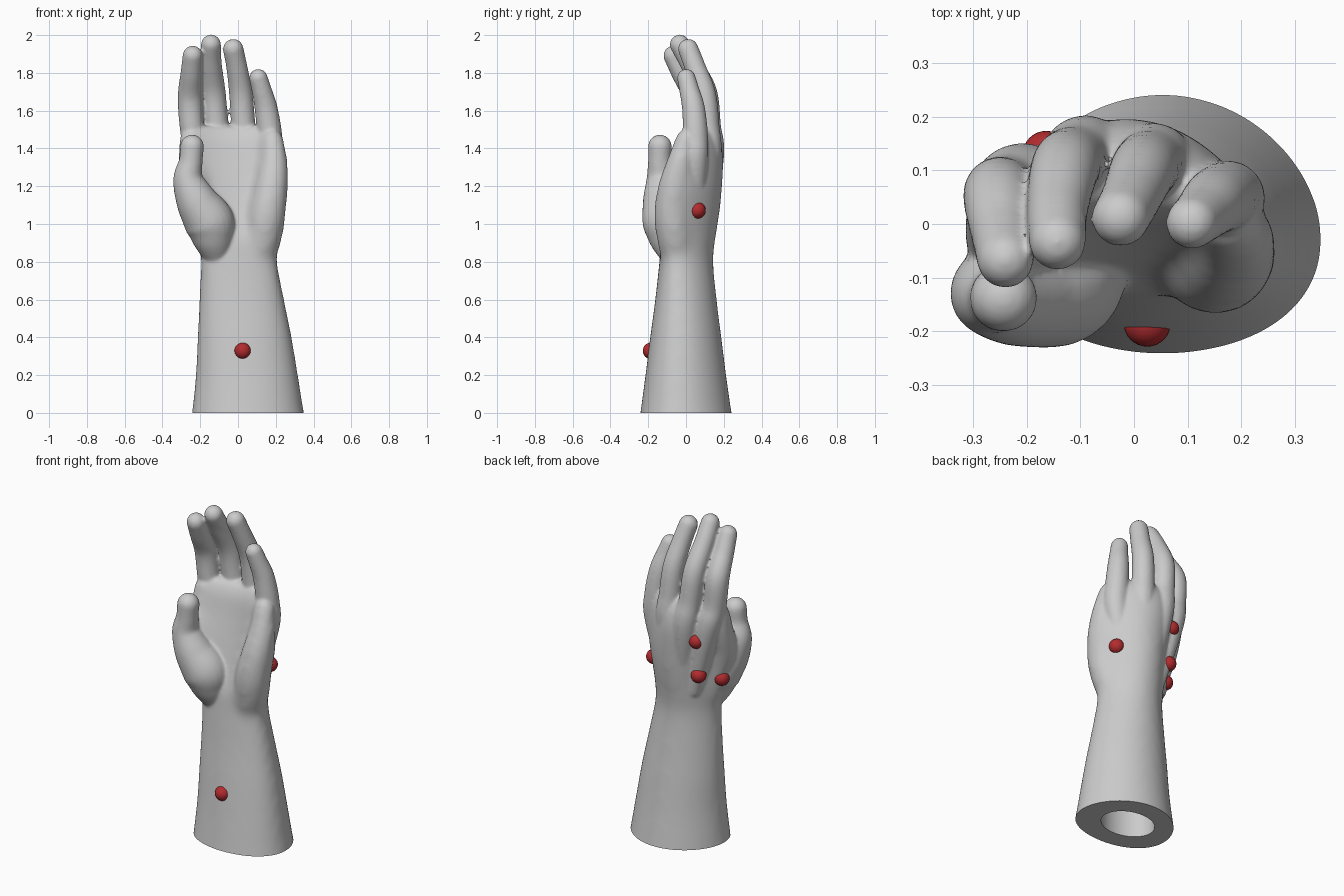
import bpy, bmesh, math
from mathutils import Vector, Matrix

if "Cube" in bpy.data.objects:
    bpy.data.objects.remove(bpy.data.objects["Cube"], do_unlink=True)


def material(name, rgb):
    m = bpy.data.materials.new(name)
    m.use_nodes = True
    m.diffuse_color = (*rgb, 1)
    m.node_tree.nodes["Principled BSDF"].inputs["Base Color"].default_value = (*rgb, 1)
    return m


GREY = material("light grey", (0.6, 0.6, 0.6))
RED = material("dark red", (0.45, 0.025, 0.028))


def make_object(name, bm, mat):
    mesh = bpy.data.meshes.new(name)
    bm.to_mesh(mesh)
    bm.free()
    mesh.materials.append(mat)
    ob = bpy.data.objects.new(name, mesh)
    bpy.context.collection.objects.link(ob)
    return ob


def smooth_path(points, steps=8):
    """Catmull-Rom interpolation of tuples of any length."""
    p = [Vector(q) for q in points]
    p = [p[0] * 2 - p[1]] + p + [p[-1] * 2 - p[-2]]
    out = []
    for a, b, c, d in zip(p, p[1:], p[2:], p[3:]):
        for k in range(steps):
            t = k / steps
            out.append((b * 2 + (c - a) * t + (a * 2 - b * 5 + c * 4 - d) * t ** 2
                        + (b * 3 - a - c * 3 + d) * t ** 3) * 0.5)
    out.append(p[-2])
    return out


def loft(bm, rings):
    rows = [[bm.verts.new(v) for v in ring] for ring in rings]
    n = len(rows[0])
    for lo, hi in zip(rows, rows[1:]):
        for i in range(n):
            j = (i + 1) % n
            bm.faces.new((lo[i], lo[j], hi[j], hi[i]))
    bm.faces.new(rows[0][::-1])
    bm.faces.new(rows[-1])


def digit(bm, points):
    """Round tube through (x, y, z, radius) points with ball ends."""
    path = smooth_path(points)
    rings = []
    for k, p in enumerate(path):
        a, b = path[max(k - 1, 0)], path[min(k + 1, len(path) - 1)]
        axis = (b.to_3d() - a.to_3d()).normalized()
        side = Vector((0, 1, 0)).cross(axis).normalized()
        up = axis.cross(side)
        rings.append([p.to_3d() + (side * math.cos(t) + up * math.sin(t)) * p[3]
                      for t in (math.tau * i / 24 for i in range(24))])
    loft(bm, rings)
    for p in (path[0], path[-1]):
        bmesh.ops.create_uvsphere(bm, u_segments=24, v_segments=16, radius=p[3],
                                  matrix=Matrix.Translation(p.to_3d()))


def blend(ob, voxel, iterations, cutters=()):
    """Fuse all volumes of an object into one soft skin, cut it, and return the mesh."""
    remesh = ob.modifiers.new("Blend", "REMESH")
    remesh.mode = "VOXEL"
    remesh.voxel_size = voxel
    soften = ob.modifiers.new("Soften", "SMOOTH")
    soften.factor = 0.5
    soften.iterations = iterations
    for cutter in cutters:
        cutter.hide_render = True
        cut = ob.modifiers.new("Cut", "BOOLEAN")
        cut.operation = "DIFFERENCE"
        cut.solver = "EXACT"
        cut.object = cutter
    bpy.context.view_layer.update()
    depsgraph = bpy.context.evaluated_depsgraph_get()
    skin = bpy.data.meshes.new_from_object(ob.evaluated_get(depsgraph))
    ob.modifiers.clear()
    return skin


# forearm and cupped palm: z, centre x, centre y, half width, half depth, cup
sections = [
    (-0.12, 0.06, 0, 0.316, 0.26, 0.03),
    (0, 0.053, 0, 0.297, 0.242, 0.03),
    (0.2, 0.047, -0.001, 0.271, 0.214, 0.03),
    (0.4, 0.035, -0.001, 0.25, 0.189, 0.03),
    (0.6, 0.02, 0, 0.225, 0.163, 0.035),
    (0.8, 0.005, 0.002, 0.203, 0.143, 0.045),
    (0.92, 0.002, 0.014, 0.212, 0.142, 0.065),
    (1.05, 0.005, 0.045, 0.24, 0.132, 0.115),
    (1.2, 0.002, 0.072, 0.264, 0.12, 0.13),
    (1.35, -0.018, 0.094, 0.272, 0.104, 0.13),
    (1.45, -0.024, 0.098, 0.25, 0.083, 0.11),
    (1.52, -0.03, 0.098, 0.21, 0.045, 0.08),
]
bm = bmesh.new()
rings = []
for z, cx, cy, rx, ry, cup in smooth_path(sections, 6):
    ring = []
    for i in range(64):
        c, s = math.cos(math.tau * i / 64), math.sin(math.tau * i / 64)
        ring.append((cx + rx * c, cy + ry * s - cup * c * c, z))
    rings.append(ring)
loft(bm, rings)

# heel of the palm below the little finger, and the web beside the thumb
digit(bm, [(0.1, -0.035, 0.8, 0.09), (0.135, -0.058, 0.94, 0.1), (0.154, -0.07, 1.06, 0.1),
           (0.178, -0.06, 1.2, 0.088), (0.19, -0.028, 1.33, 0.074), (0.182, 0.002, 1.45, 0.06)])
digit(bm, [(-0.14, -0.04, 0.9, 0.08), (-0.187, -0.04, 1.05, 0.08), (-0.23, -0.035, 1.19, 0.085),
           (-0.243, 0.012, 1.33, 0.076), (-0.245, 0.04, 1.45, 0.068)])
bmesh.ops.recalc_face_normals(bm, faces=bm.faces)
hand = make_object("hand_and_forearm", bm, GREY)
palm = blend(hand, 0.02, 12)

# fingers and thumb, from the root to the tip
digits = [
    [(-0.11, 0.075, 0.95, 0.045), (-0.205, 0.08, 1.35, 0.071), (-0.242, 0.064, 1.5, 0.065),
     (-0.253, 0.05, 1.67, 0.066), (-0.246, -0.02, 1.8, 0.058), (-0.24, -0.067, 1.891, 0.053)],
    [(-0.04, 0.09, 0.95, 0.045), (-0.085, 0.128, 1.35, 0.073), (-0.113, 0.12, 1.52, 0.065),
     (-0.13, 0.1, 1.7, 0.064), (-0.143, 0.025, 1.85, 0.057), (-0.143, -0.033, 1.95, 0.053)],
    [(0.04, 0.085, 0.95, 0.045), (0.04, 0.116, 1.35, 0.07), (0.028, 0.112, 1.52, 0.065),
     (0.015, 0.096, 1.69, 0.062), (-0.006, 0.048, 1.83, 0.056), (-0.025, 0.012, 1.926, 0.054)],
    [(0.09, 0.04, 0.95, 0.045), (0.168, 0.046, 1.31, 0.069), (0.168, 0.05, 1.46, 0.067),
     (0.149, 0.04, 1.61, 0.061), (0.125, 0.017, 1.71, 0.053), (0.108, 0.002, 1.772, 0.049)],
    [(-0.11, -0.06, 0.83, 0.075), (-0.13, -0.084, 0.92, 0.11), (-0.152, -0.097, 1.01, 0.133),
     (-0.218, -0.12, 1.12, 0.11), (-0.263, -0.13, 1.235, 0.081), (-0.25, -0.138, 1.33, 0.063),
     (-0.243, -0.138, 1.41, 0.063)],
]
bm = bmesh.new()
bm.from_mesh(palm)
for points in digits:
    digit(bm, points)
bmesh.ops.recalc_face_normals(bm, faces=bm.faces)
bm.to_mesh(hand.data)
bm.free()

# cutters: flat base and elliptical socket
slab = bmesh.new()
bmesh.ops.create_cube(slab, size=1, matrix=Matrix.Translation((0, 0, -0.5)))
bore = bmesh.new()
bmesh.ops.create_cone(bore, cap_ends=True, segments=48, radius1=1, radius2=1, depth=1,
                      matrix=Matrix.Translation((0.045, 0, 0.2)) @ Matrix.Diagonal((0.165, 0.127, 0.6, 1)))
cutters = [make_object("base_cutter", slab, GREY), make_object("socket_cutter", bore, GREY)]

# one skin over palm and fingers
hand.data = blend(hand, 0.0075, 12, cutters)
hand.data.materials.clear()
hand.data.materials.append(GREY)
hand.data.polygons.foreach_set("material_index", [0] * len(hand.data.polygons))
for cutter in cutters:
    bpy.data.objects.remove(cutter, do_unlink=True)

# red marker balls half sunk into the skin
markers = {
    "forearm_marker": (0.024, -0.2, 0.33),
    "little_finger_side_marker": (0.19, 0.07, 1.07),
    "knuckle_marker": (-0.16, 0.155, 1.285),
    "hand_back_marker": (-0.175, 0.125, 1.06),
    "thumb_root_marker": (-0.25, 0.0, 1.02),
}
bpy.context.view_layer.update()
balls = []
for name, spot in markers.items():
    found, point, normal, _ = hand.closest_point_on_mesh(Vector(spot))
    ball = bmesh.new()
    bmesh.ops.create_uvsphere(ball, u_segments=32, v_segments=16, radius=0.044,
                              matrix=Matrix.Translation(point - normal * 0.013))
    balls.append(make_object(name, ball, RED))

bpy.ops.object.select_all(action="DESELECT")
for ob in [hand] + balls:
    ob.select_set(True)
bpy.context.view_layer.objects.active = hand
bpy.ops.object.shade_smooth_by_angle(angle=math.radians(45))
